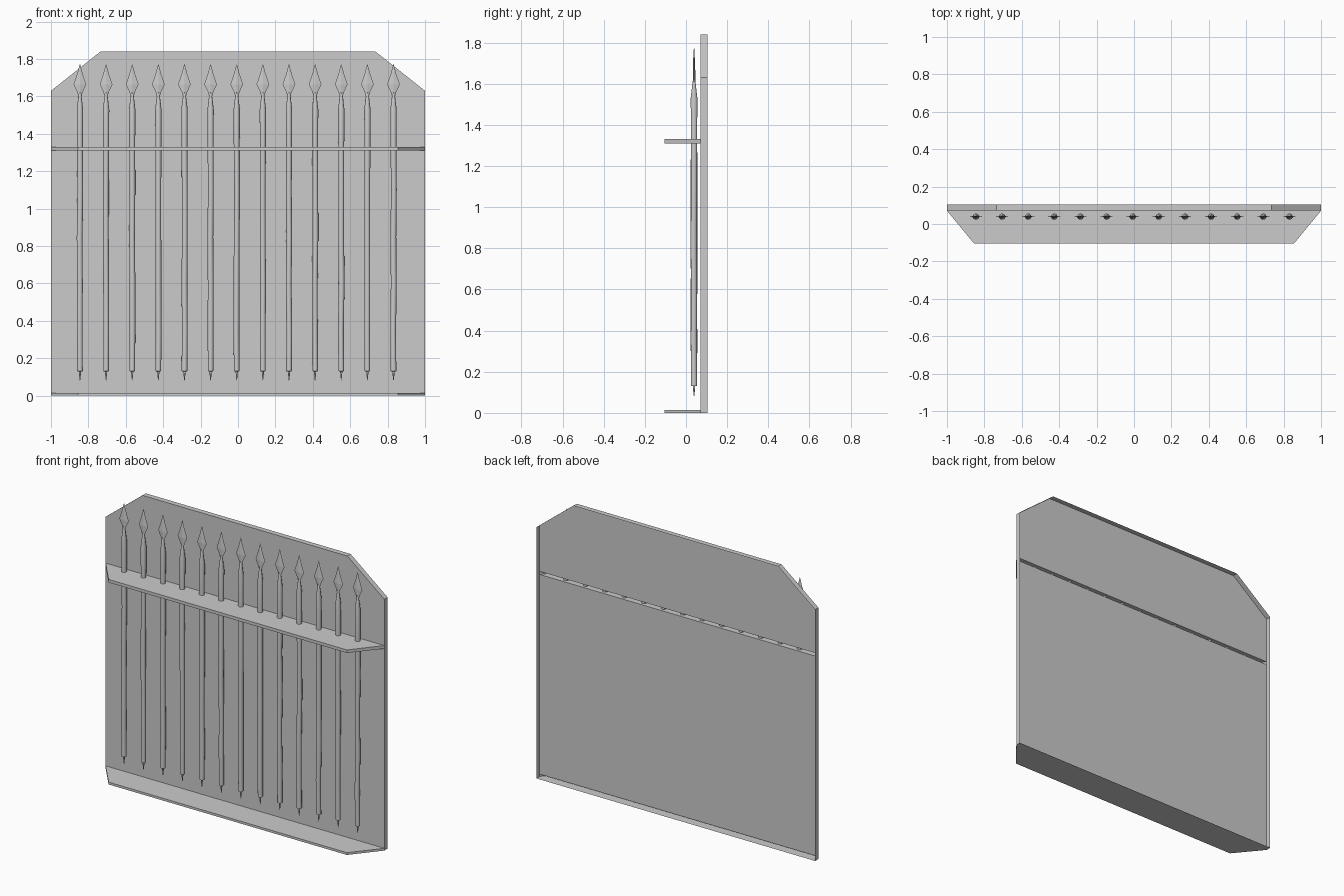
import bpy, bmesh, math, random

if "Cube" in bpy.data.objects:
    bpy.data.objects.remove(bpy.data.objects["Cube"])

random.seed(4)
FRONT, BACK, LEDGE = 0.071, 0.105, -0.105
Z_TOP, Z_SHOULDER = 1.84, 1.63
SHELVES = [("bottom_shelf", 0.0, 0.015), ("rack_shelf", 1.31, 1.33)]


def finish(name, bm):
    mesh = bpy.data.meshes.new(name)
    bm.to_mesh(mesh)
    bm.free()
    ob = bpy.data.objects.new(name, mesh)
    bpy.context.collection.objects.link(ob)
    return ob


def face(bm, pts):
    return bm.faces.new([bm.verts.new(p) for p in pts])


# Back board: thin open-backed shell, front skin gaps where the shelves join
bm = bmesh.new()
z0, z1, z2 = SHELVES[0][2], SHELVES[1][1], SHELVES[1][2]
face(bm, [(x, FRONT, z) for x, z in ((-1, z0), (1, z0), (1, z1), (-1, z1))])
face(bm, [(x, FRONT, z) for x, z in ((-1, z2), (1, z2), (1, Z_SHOULDER),
                                     (0.735, Z_TOP), (-0.735, Z_TOP), (-1, Z_SHOULDER))])
rim = [(-1, 0), (1, 0), (1, Z_SHOULDER), (0.735, Z_TOP), (-0.735, Z_TOP), (-1, Z_SHOULDER)]
for (xa, za), (xb, zb) in zip(rim, rim[1:] + rim[:1]):
    face(bm, [(xa, FRONT, za), (xa, BACK, za), (xb, BACK, zb), (xb, FRONT, zb)])
bmesh.ops.remove_doubles(bm, verts=bm.verts, dist=1e-5)
finish("back_board", bm)

# Shelves: hollow trapezoid slabs open towards the board
plan = [(-1, FRONT), (-0.855, LEDGE), (0.855, LEDGE), (1, FRONT)]
for name, lo, hi in SHELVES:
    bm = bmesh.new()
    face(bm, [(x, y, hi) for x, y in plan])
    face(bm, [(x, y, lo) for x, y in reversed(plan)])
    for (xa, ya), (xb, yb) in zip(plan, plan[1:]):
        face(bm, [(xa, ya, lo), (xb, yb, lo), (xb, yb, hi), (xa, ya, hi)])
    bmesh.ops.remove_doubles(bm, verts=bm.verts, dist=1e-5)
    finish(name, bm)


def loft(name, rings, sides, loc):
    """Skin stacked ellipses given as (z, rx, ry, dx, dy)."""
    bm = bmesh.new()
    loops = []
    for z, rx, ry, dx, dy in rings:
        loops.append([bm.verts.new((dx + rx * math.cos(a), dy + ry * math.sin(a), z))
                      for a in (2 * math.pi * i / sides for i in range(sides))])
    for a, b in zip(loops, loops[1:]):
        for i in range(sides):
            j = (i + 1) % sides
            bm.faces.new((a[i], a[j], b[j], b[i]))
    bm.faces.new(loops[0][::-1])
    bm.faces.new(loops[-1])
    ob = finish(name, bm)
    ob.location = loc
    return ob


# Row of spears: pin, slightly crooked shaft, neck and flat leaf head
for n in range(13):
    loc = (-0.845 + 0.1397 * n, 0.039, 0)
    w = lambda: random.uniform(-0.002, 0.002)
    shaft = [(0.08, 0.001, 0.001, 0, 0), (0.105, 0.004, 0.004, 0, 0),
             (0.13, 0.006, 0.006, 0, 0), (0.131, 0.015, 0.015, 0, 0)]
    shaft += [(z, 0.0155, 0.0155, w(), w()) for z in (0.35, 0.6, 0.85, 1.1)]
    shaft += [(1.35, 0.016, 0.016, 0, 0), (1.53, 0.017, 0.017, 0, 0),
              (1.605, 0.008, 0.008, 0, 0), (1.62, 0.006, 0.005, 0, 0)]
    s = loft(f"spear_shaft_{n + 1}", shaft, 10, loc)
    bpy.ops.object.select_all(action='DESELECT')
    s.select_set(True)
    bpy.context.view_layer.objects.active = s
    bpy.ops.object.shade_smooth_by_angle(angle=math.radians(40))
    head = [(1.6, 0.008, 0.006, 0, 0), (1.625, 0.015, 0.006, 0, 0), (1.664, 0.034, 0.006, 0, 0),
            (1.72, 0.015, 0.004, 0, 0), (1.772, 0.001, 0.001, 0, 0)]
    loft(f"spear_head_{n + 1}", head, 4, loc)
